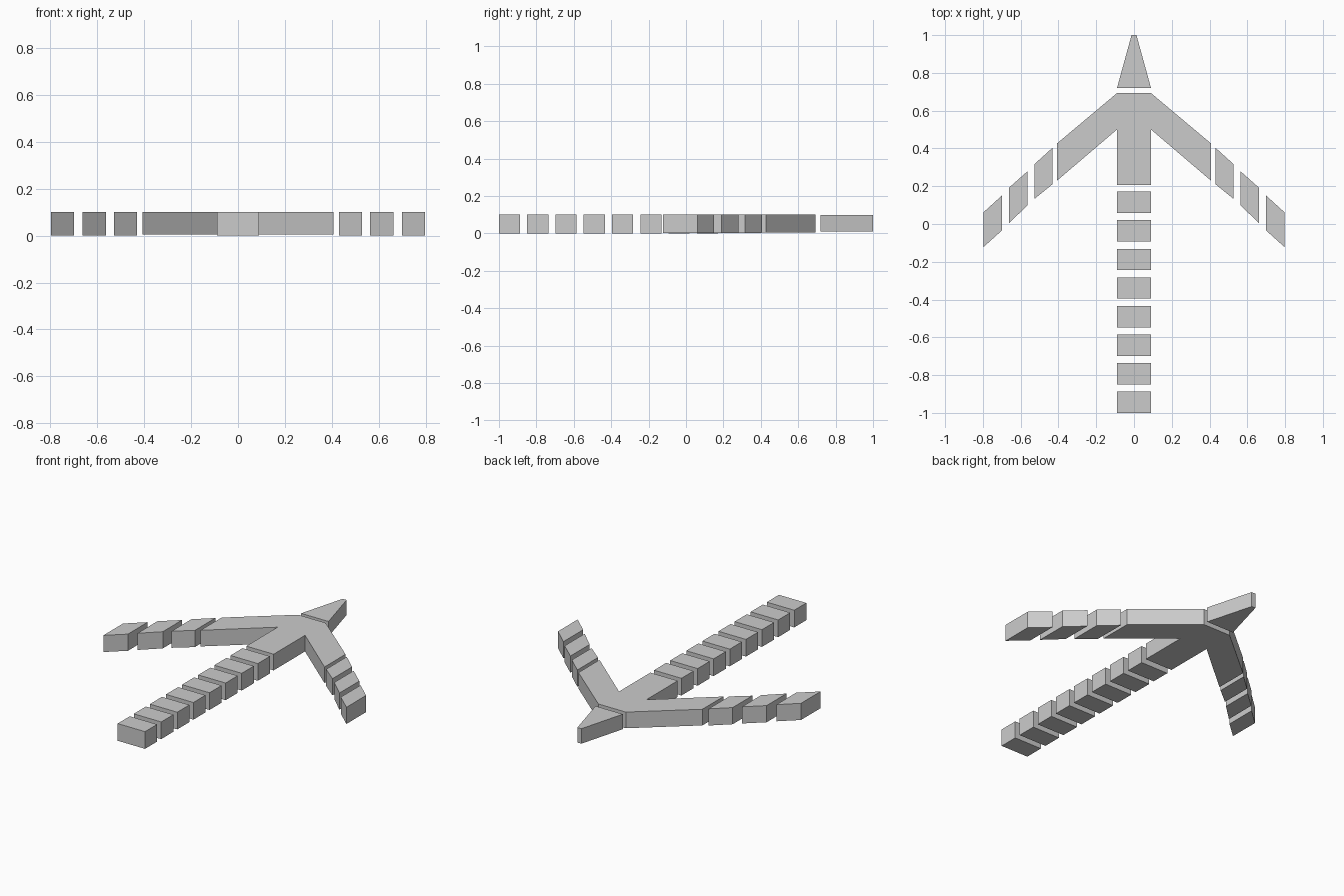
import bpy
import bmesh

if "Cube" in bpy.data.objects:
    bpy.data.objects.remove(bpy.data.objects["Cube"])


def slab(name, outline, z0, z1):
    """Extrude a flat outline (x, y) from z0 up to z1."""
    bm = bmesh.new()
    face = bm.faces.new([bm.verts.new((x, y, z0)) for x, y in outline])
    ext = bmesh.ops.extrude_face_region(bm, geom=[face])
    for v in ext["geom"]:
        if isinstance(v, bmesh.types.BMVert):
            v.co.z = z1
    bmesh.ops.recalc_face_normals(bm, faces=bm.faces[:])
    mesh = bpy.data.meshes.new(name)
    bm.to_mesh(mesh)
    bm.free()
    obj = bpy.data.objects.new(name, mesh)
    bpy.context.collection.objects.link(obj)
    return obj


def mirrored(half):
    """Complete a half outline across x = 0."""
    return half + [(-x, y) for x, y in reversed(half)]


W = 0.09  # half width of the stem

# Pointed tip
slab("tip", mirrored([(W, 0.72), (0.013, 1.0)]), 0.01, 0.099)

# Solid head with swept arms and the start of the stem
slab("arrow_body", mirrored([(W, 0.206), (W, 0.50), (0.407, 0.23),
                             (0.407, 0.427), (W, 0.693)]), 0.005, 0.101)

# Dashes along the stem
for i in range(8):
    top = 0.171 - 0.1511 * i
    bottom = top - 0.1133
    slab(f"stem_dash_{i + 1}", [(-W, bottom), (W, bottom), (W, top), (-W, top)],
         0.0, 0.102)

# Slanted dashes on each arm: x start, x end, then top and bottom edge heights
arm_dashes = [
    (0.431, 0.528, 0.404, 0.316, 0.211, 0.132),
    (0.563, 0.663, 0.280, 0.191, 0.099, 0.004),
    (0.699, 0.798, 0.151, 0.061, -0.034, -0.123),
]
for side, s in (("right", 1), ("left", -1)):
    for i, (x0, x1, t0, t1, b0, b1) in enumerate(arm_dashes):
        slab(f"{side}_arm_dash_{i + 1}",
             [(s * x0, b0), (s * x1, b1), (s * x1, t1), (s * x0, t0)], 0.002, 0.101)
